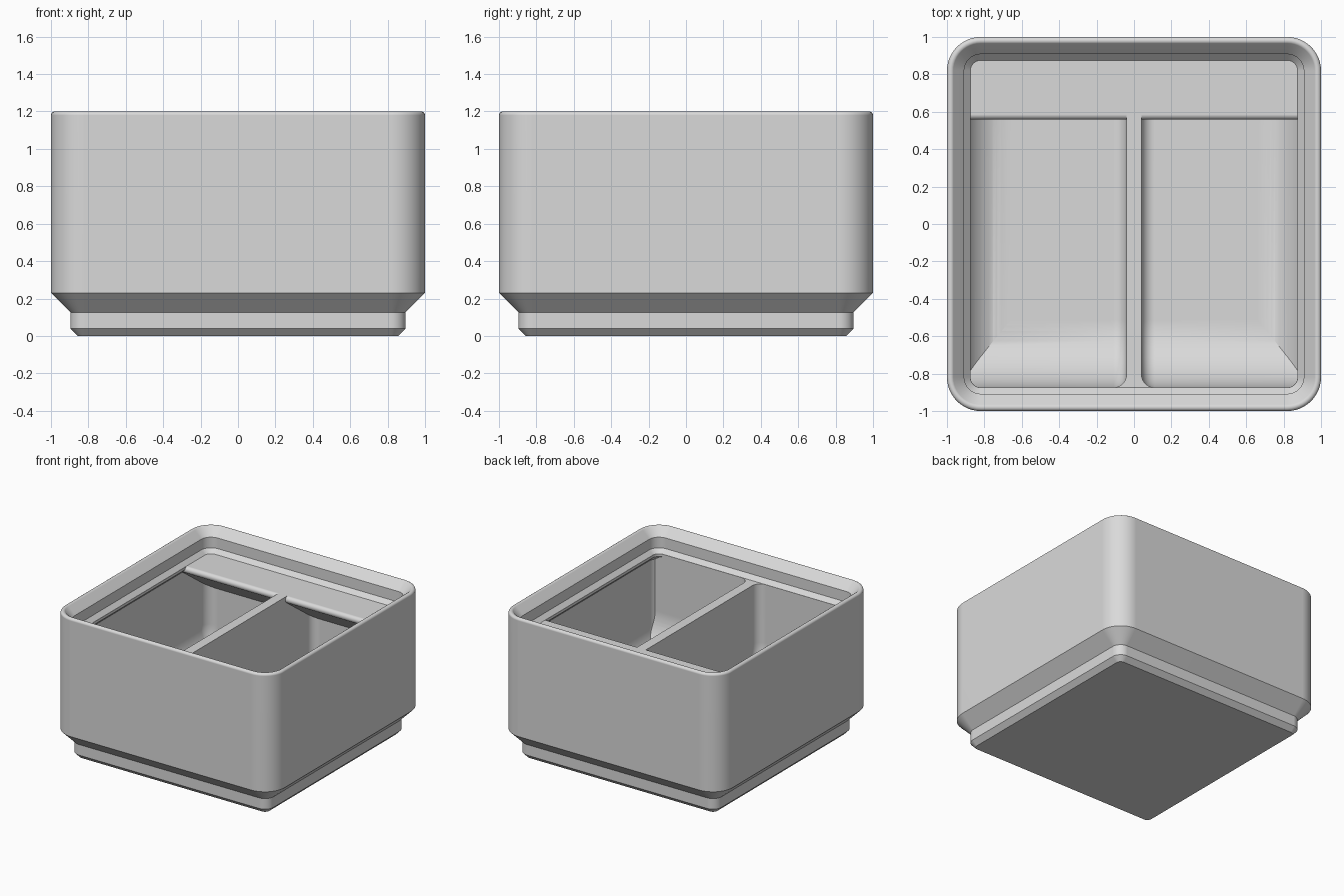
import bpy, bmesh, math

if "Cube" in bpy.data.objects:
    bpy.data.objects.remove(bpy.data.objects["Cube"], do_unlink=True)

grey = bpy.data.materials.new("light_grey")
grey.use_nodes = True
COLOUR = (0.7, 0.7, 0.7, 1)
grey.diffuse_color = COLOUR
grey.node_tree.nodes["Principled BSDF"].inputs["Base Color"].default_value = COLOUR

FLOOR, RIM = 0.17, 1.012      # heights of the compartment floor and the shelf top
LIP, WALL = 0.874, 0.91       # inner half widths at the lip and below it
SCOOP, NOSE, DIVIDER = 0.36, 0.028, 0.04
SIDE_R, BACK_R, EDGE_R = 0.25, 0.1, 0.07


def arc(cx, cy, r, start, end, steps=12):
    """Points on an arc, angles in degrees."""
    angles = [math.radians(start + (end - start) * i / steps) for i in range(steps + 1)]
    return [(cx + r * math.cos(a), cy + r * math.sin(a)) for a in angles]


def rounded_rect(hx, hy, r, z):
    """Horizontal ring with half widths hx, hy and corner radius r."""
    cx, cy = hx - r, hy - r
    pts = (arc(cx, cy, r, 0, 90) + arc(-cx, cy, r, 90, 180)
           + arc(-cx, -cy, r, 180, 270) + arc(cx, -cy, r, 270, 360))
    return [(x, y, z) for x, y in pts]


def make_object(name, rings):
    """Skin closed rings of equal length and cap both ends."""
    bm = bmesh.new()
    loops = [[bm.verts.new(p) for p in ring] for ring in rings]
    n = len(loops[0])
    for a, b in zip(loops, loops[1:]):
        for i in range(n):
            j = (i + 1) % n
            bm.faces.new((a[i], a[j], b[j], b[i]))
    bm.faces.new(loops[0][::-1])
    bm.faces.new(loops[-1])
    bmesh.ops.recalc_face_normals(bm, faces=bm.faces)
    mesh = bpy.data.meshes.new(name)
    bm.to_mesh(mesh)
    bm.free()
    mesh.materials.append(grey)
    ob = bpy.data.objects.new(name, mesh)
    bpy.context.collection.objects.link(ob)
    return ob


def boolean(target, tool, operation):
    """Apply a boolean and discard the tool."""
    tool.hide_render = True
    mod = target.modifiers.new("cut", "BOOLEAN")
    mod.object, mod.operation, mod.solver = tool, operation, "EXACT"
    bpy.context.view_layer.objects.active = target
    bpy.ops.object.modifier_apply(modifier=mod.name)
    bpy.data.objects.remove(tool, do_unlink=True)


def side_profile(x, d):
    """Compartment outline inset by d: front scoop, floor, back, sloped shelf."""
    pts = [(d - LIP, 1.04)]
    pts += arc(SCOOP - LIP, FLOOR + SCOOP, SCOOP - d, 180, 270, 20)
    pts += arc(WALL - BACK_R, FLOOR + BACK_R, BACK_R - d, 270, 360)
    pts += [(WALL - d, 0.714 + 0.7265 * d)]
    pts += arc(0.586, RIM - NOSE, NOSE, 234, 90, 10)
    pts += [(0.586, 1.04)]
    return [(x, y, z) for y, z in pts]


# Outer shell: stepped foot, straight wall, rounded rim and stacking lip
shell = [(0.858, 0.039, 0), (0.896, 0.077, 0.039), (0.896, 0.077, 0.126), (1, 0.181, 0.23)]
shell += [(h, h - 0.819, z) for h, z in arc(0.98, 1.18, 0.02, 0, 135, 6)]
shell += [(0.908, 0.089, 1.133), (0.908, 0.089, 1.046), (0.875, 0.056, RIM)]
body = make_object("storage_bin", [rounded_rect(h, h, r, z) for h, r, z in shell])

# Inside limit: rounded sides at the floor, walls, and the slope under the lip
inside = [(h, WALL, 0.09, z)
          for h, z in arc(WALL - SIDE_R, FLOOR + SIDE_R, SIDE_R, -90, 0, 16)]
inside += [(WALL, WALL, 0.09, 0.954), (LIP, LIP, 0.055, 0.99), (LIP, LIP, 0.055, 1.1)]

# Two compartments with rounded edges against the central divider
for s in (-1, 1):
    edge = arc(DIVIDER + EDGE_R, EDGE_R, EDGE_R, 180, 270, 8)
    rings = [side_profile(s * x, d) for x, d in edge] + [side_profile(s, 0)]
    cavity = make_object("cavity", rings)
    limit = make_object("inside_limit", [rounded_rect(*ring) for ring in inside])
    boolean(cavity, limit, "INTERSECT")
    boolean(body, cavity, "DIFFERENCE")

# Smooth rounded surfaces, crisp edges
bpy.ops.object.select_all(action="DESELECT")
body.select_set(True)
bpy.context.view_layer.objects.active = body
bpy.ops.object.shade_smooth_by_angle(angle=math.radians(30))
weighted = body.modifiers.new("clean_normals", "WEIGHTED_NORMAL")
weighted.keep_sharp = True
